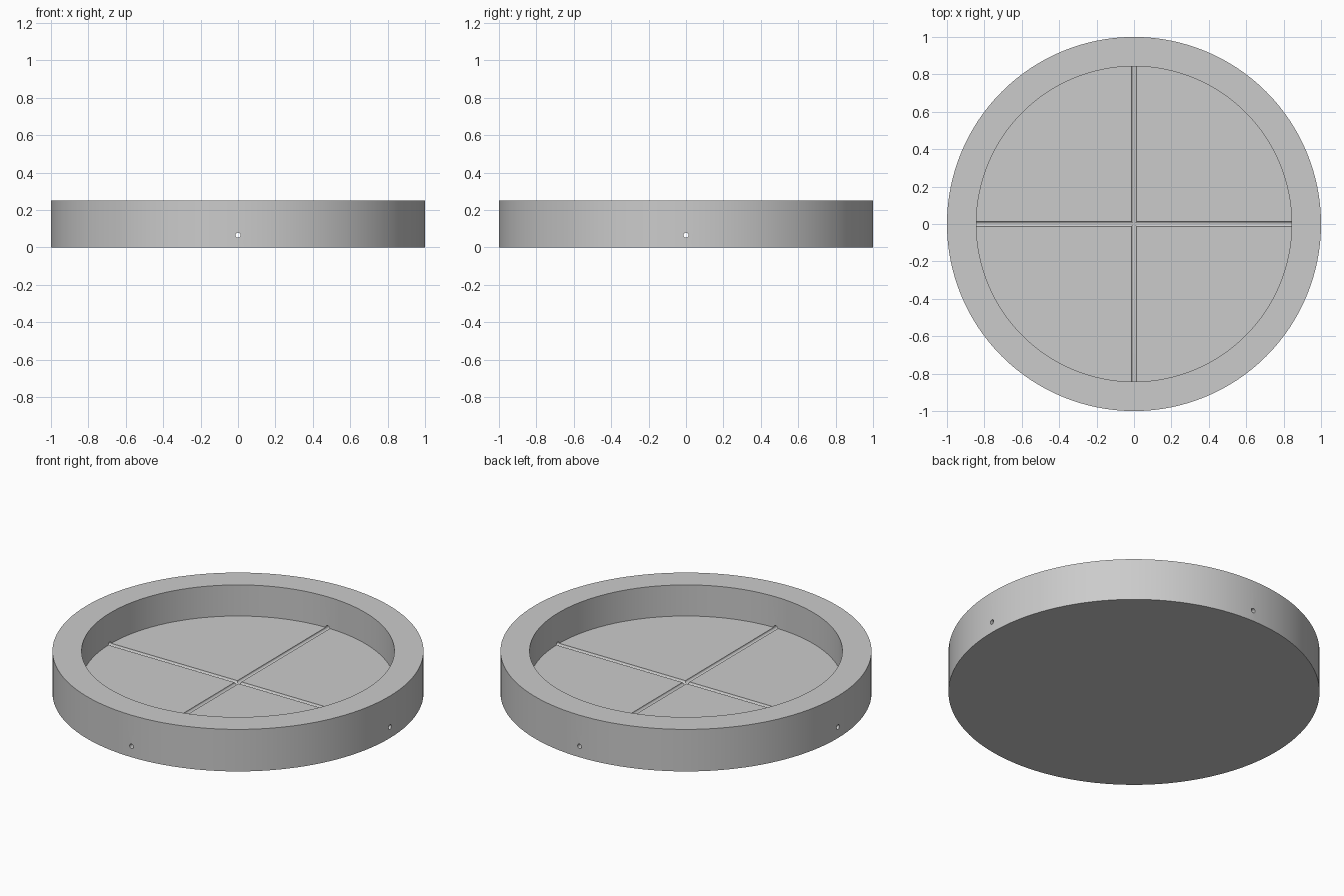
import bpy
import math

if "Cube" in bpy.data.objects:
    bpy.data.objects.remove(bpy.data.objects["Cube"], do_unlink=True)

HEIGHT, FLOOR = 0.25, 0.065
INNER_RADIUS, BORE_RADIUS = 0.843, 0.0135

grey = bpy.data.materials.new("plain_grey")
grey.use_nodes = True
color = (0.6, 0.6, 0.6, 1)
grey.diffuse_color = color
grey.node_tree.nodes["Principled BSDF"].inputs["Base Color"].default_value = color


def cylinder(name, radius, depth, center, rotation=(0, 0, 0), sides=128):
    bpy.ops.mesh.primitive_cylinder_add(
        vertices=sides, radius=radius, depth=depth, location=center, rotation=rotation)
    obj = bpy.context.object
    obj.name = name
    obj.data.materials.append(grey)
    return obj


# Solid disc body
dish = cylinder("round_dish", 1, HEIGHT, (0, 0, HEIGHT / 2))

# Recess, then two crossing bores that leave half-round grooves in the floor
quarter = math.pi / 2
cutters = [
    cylinder("recess_cutter", INNER_RADIUS, HEIGHT, (0, 0, FLOOR + HEIGHT / 2)),
    cylinder("lengthwise_bore_cutter", BORE_RADIUS, 3, (0, 0, FLOOR), (quarter, 0, 0), 16),
    cylinder("crosswise_bore_cutter", BORE_RADIUS, 3, (0, 0, FLOOR), (0, quarter, 0), 16),
]

bpy.ops.object.select_all(action="DESELECT")
bpy.context.view_layer.objects.active = dish
dish.select_set(True)
for cutter in cutters:
    cutter.hide_render = True
    cut = dish.modifiers.new(cutter.name, "BOOLEAN")
    cut.operation = "DIFFERENCE"
    cut.solver = "EXACT"
    cut.object = cutter
    bpy.ops.object.modifier_apply(modifier=cut.name)
    bpy.data.objects.remove(cutter, do_unlink=True)

# Smooth walls with crisp rims
bpy.ops.object.shade_smooth_by_angle(angle=math.radians(30))
